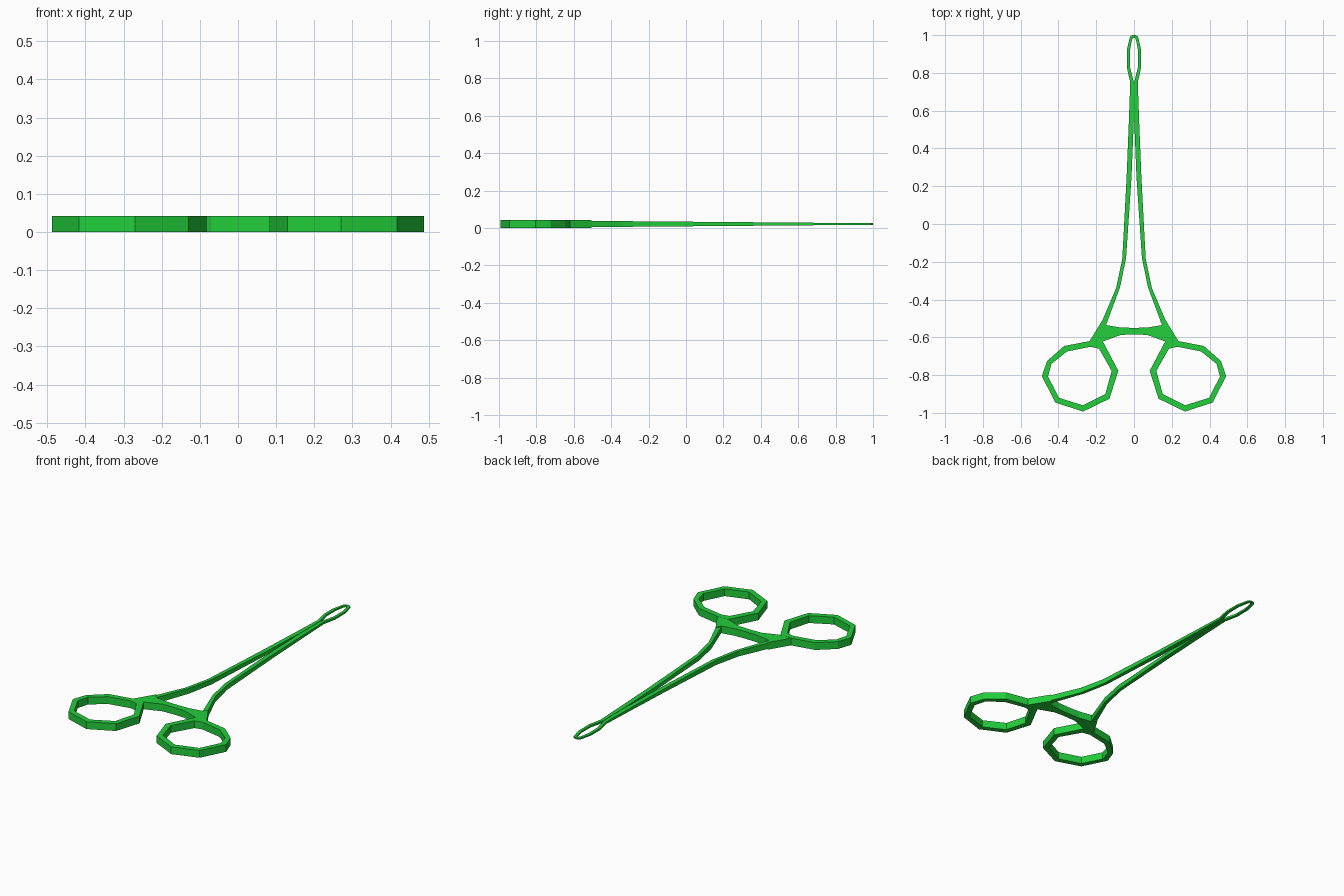
import bpy
import bmesh

cube = bpy.data.objects.get("Cube")
if cube:
    bpy.data.objects.remove(cube, do_unlink=True)

MID = 0.021  # height of the flat middle plane

green = bpy.data.materials.new("bright_green")
green.use_nodes = True
colour = (0.016, 0.62, 0.045, 1)
green.diffuse_color = colour
green.node_tree.nodes["Principled BSDF"].inputs["Base Color"].default_value = colour


def full(y):
    return MID


def taper(y):
    return 0.0165 - (y + 0.5) * 0.0083


def ribbon(name, outer, inner, half, closed=False):
    """Flat bar between two edge paths, mirrored to the other side."""
    bm = bmesh.new()
    rows = []
    for (ox, oy), (ix, iy) in zip(outer, inner):
        corners = ((ox, oy, 1), (ix, iy, 1), (ix, iy, -1), (ox, oy, -1))
        rows.append([bm.verts.new((x, y, MID + s * half(y))) for x, y, s in corners])
    pairs = list(zip(rows, rows[1:]))
    if closed:
        pairs.append((rows[-1], rows[0]))
    for a, b in pairs:
        for i in range(4):
            j = (i + 1) % 4
            bm.faces.new((a[i], a[j], b[j], b[i]))
    if not closed:
        for row in (rows[0], rows[-1]):
            if any(abs(v.co.x) > 0.001 for v in row):  # leave the mirror seam open
                bm.faces.new(row)
    bmesh.ops.recalc_face_normals(bm, faces=bm.faces)
    mesh = bpy.data.meshes.new(name)
    bm.to_mesh(mesh)
    bm.free()
    mesh.materials.append(green)
    obj = bpy.data.objects.new(name, mesh)
    bpy.context.collection.objects.link(obj)
    obj.modifiers.new("Mirror", "MIRROR").use_clip = True


# Finger rings
ribbon("finger_rings",
       [(.235, -.62), (.37, -.646), (.46, -.725), (.488, -.805), (.417, -.945),
        (.27, -.993), (.13, -.925), (.083, -.777), (.165, -.622)],
       [(.23, -.65), (.355, -.675), (.437, -.74), (.455, -.807), (.398, -.92),
        (.27, -.96), (.152, -.9), (.118, -.778), (.185, -.66)],
       full, closed=True)

# Necks above the rings, joined by the cross bar
ribbon("neck_and_cross_bar",
       [(.165, -.505), (.148, -.535), (.07, -.548), (0, -.55)],
       [(.235, -.62), (.165, -.622), (.07, -.587), (0, -.585)],
       lambda y: 0.0205)

# Long tapering arms
ribbon("arms",
       [(.165, -.505), (.095, -.34), (.062, -.185), (.039, .25), (.027, .55), (.02, .75)],
       [(.148, -.535), (.074, -.335), (.042, -.18), (.013, .25), (.001, .55), (.001, .75)],
       taper)

# Open loop jaws at the tip
ribbon("loop_jaws",
       [(.02, .75), (.038, .83), (.038, .92), (.022, .99), (.01, 1), (0, 1)],
       [(.001, .75), (.022, .835), (.022, .915), (.011, .975), (.005, .985), (0, .985)],
       taper)
